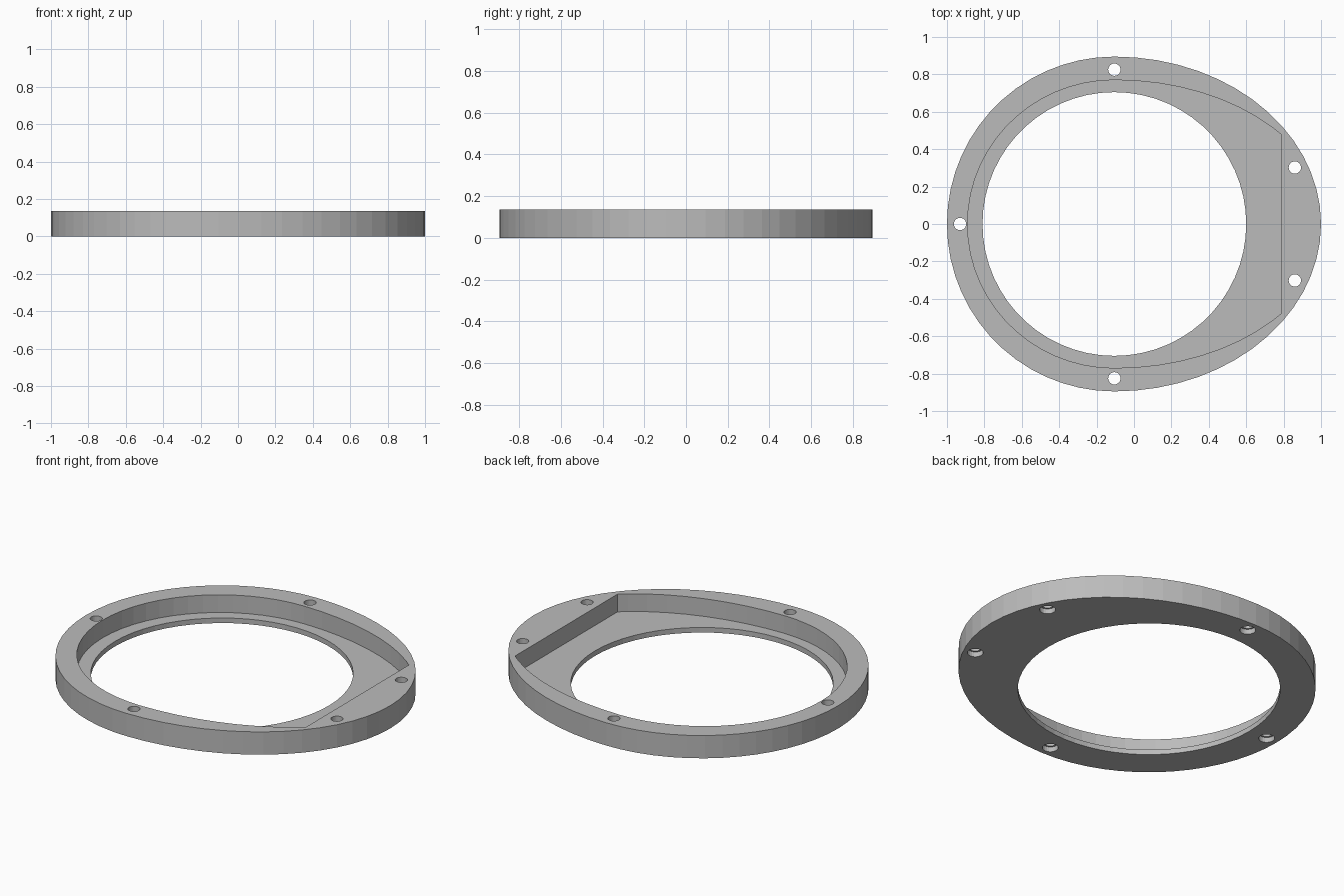
import bpy, bmesh
from math import sin, cos, pi

if "Cube" in bpy.data.objects:
    bpy.data.objects.remove(bpy.data.objects["Cube"])

CX = -0.105       # shared centre of the round half, hole and pocket
HEIGHT = 0.135
FLOOR = 0.03

grey = bpy.data.materials.new("plain_grey")
grey.use_nodes = True
colour = (0.5, 0.5, 0.5, 1)
grey.diffuse_color = colour
grey.node_tree.nodes["Principled BSDF"].inputs["Base Color"].default_value = colour


def egg(cx, cy, left, right, half, steps=60, limit=9):
    """Outline of two half ellipses, cut straight at x = limit."""
    points = []
    for i in range(steps):
        c, s = cos(2 * pi * i / steps), sin(2 * pi * i / steps)
        x = cx + c * (right if c > 0 else left)
        if x < limit - 0.01:
            points.append((x, cy + half * s))
    if limit < cx + right:
        y = half * (1 - ((limit - cx) / right) ** 2) ** 0.5
        points += [(limit, cy - y), (limit, cy + y)]
        # keep the outline in order when the right end is cut off
        points.sort(key=lambda p: -1 if p == (limit, cy + y) else 0)
    return points


def prism(name, outline, z0, z1):
    bm = bmesh.new()
    face = bm.faces.new([bm.verts.new((x, y, z0)) for x, y in outline])
    top = bmesh.ops.extrude_face_region(bm, geom=[face])["geom"]
    moved = [v for v in top if isinstance(v, bmesh.types.BMVert)]
    bmesh.ops.translate(bm, verts=moved, vec=(0, 0, z1 - z0))
    bmesh.ops.recalc_face_normals(bm, faces=bm.faces)
    mesh = bpy.data.meshes.new(name)
    bm.to_mesh(mesh)
    bm.free()
    mesh.materials.append(grey)
    obj = bpy.data.objects.new(name, mesh)
    bpy.context.collection.objects.link(obj)
    return obj


# Egg-shaped plate
ring = prism("flange_ring", egg(CX, 0, 0.895, 1.105, 0.895), 0, HEIGHT)

# Pocket with a straight end, and the large round opening
cutters = [
    prism("pocket_cutter", egg(CX, 0, 0.785, 1.138, 0.77, limit=0.785), FLOOR, 0.3),
    prism("opening_cutter", egg(CX, 0, 0.705, 0.705, 0.705), -0.1, 0.3),
]

# Screw holes, counterbored from below
for x, y in [(CX, 0.825), (CX, -0.825), (-0.93, 0), (0.86, 0.302), (0.86, -0.302)]:
    cutters.append(prism("screw_cutter", egg(x, y, 0.033, 0.033, 0.033, 24), -0.1, 0.3))
    cutters.append(prism("counterbore_cutter", egg(x, y, 0.043, 0.043, 0.043, 24), -0.1, 0.03))

for cutter in cutters:
    cutter.hide_render = True
    cut = ring.modifiers.new(cutter.name, "BOOLEAN")
    cut.operation = "DIFFERENCE"
    cut.solver = "EXACT"
    cut.object = cutter

# Bake the cuts into the ring and drop the cutters
bpy.context.view_layer.update()
graph = bpy.context.evaluated_depsgraph_get()
baked = bpy.data.meshes.new_from_object(ring.evaluated_get(graph))
ring.modifiers.clear()
ring.data = baked
for cutter in cutters:
    bpy.data.objects.remove(cutter)
